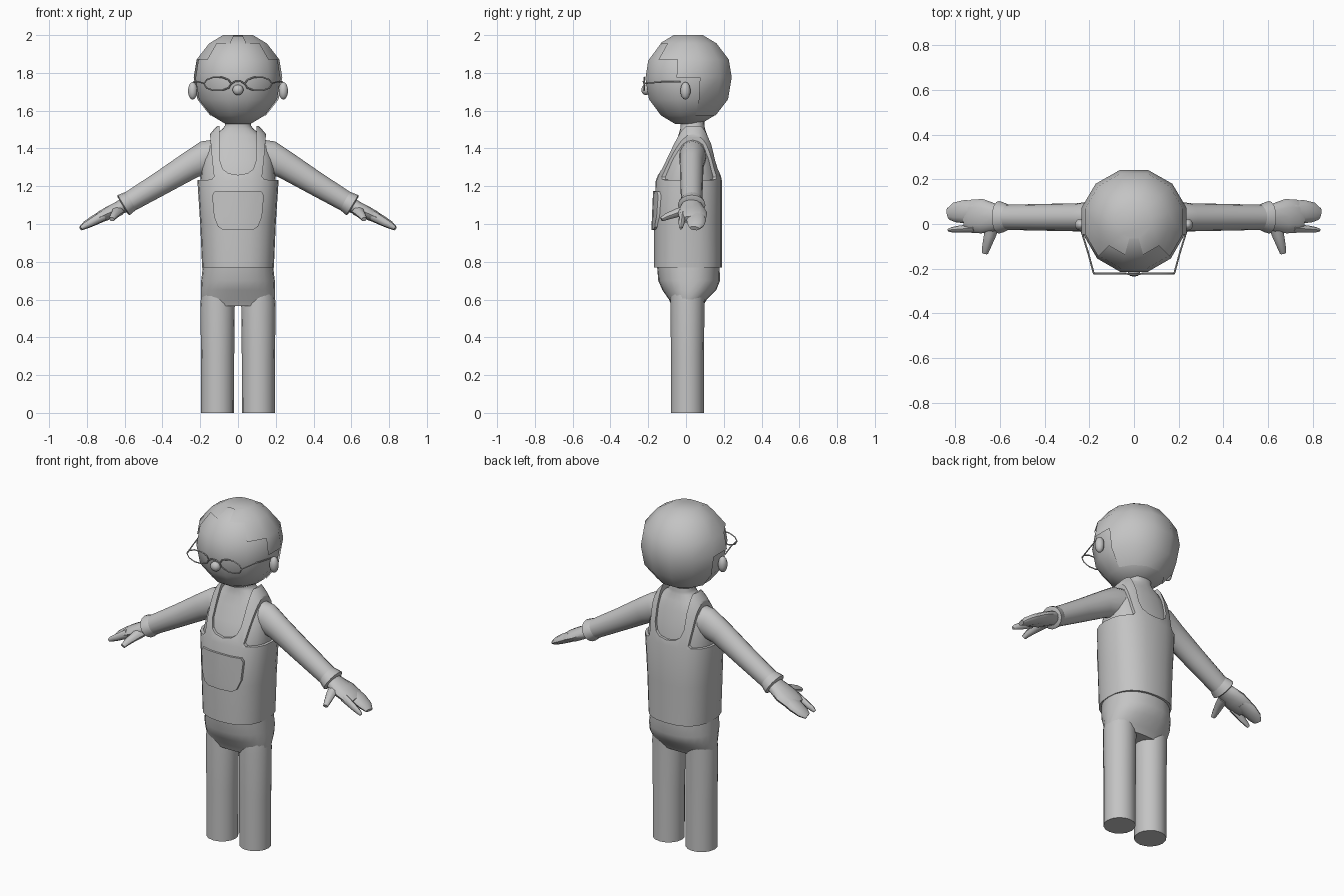
import bpy, bmesh, math
from mathutils import Vector

if "Cube" in bpy.data.objects:
    bpy.data.objects.remove(bpy.data.objects["Cube"])

grey = bpy.data.materials.new("plain grey")
grey.diffuse_color = (0.55, 0.55, 0.55, 1)
grey.use_nodes = True
grey.node_tree.nodes["Principled BSDF"].inputs["Base Color"].default_value = grey.diffuse_color


def finish(name, bm, angle=45):
    bmesh.ops.recalc_face_normals(bm, faces=bm.faces)
    me = bpy.data.meshes.new(name)
    bm.to_mesh(me)
    bm.free()
    me.materials.append(grey)
    ob = bpy.data.objects.new(name, me)
    bpy.context.collection.objects.link(ob)
    smooth(ob, angle)
    return ob


def smooth(ob, angle=45):
    bpy.ops.object.select_all(action='DESELECT')
    ob.select_set(True)
    bpy.context.view_layer.objects.active = ob
    bpy.ops.object.shade_smooth_by_angle(angle=math.radians(angle))


def skin(name, rings, angle=45):
    """Join rings of points into a closed skin."""
    bm = bmesh.new()
    vs = [[bm.verts.new(p) for p in r] for r in rings]
    n = len(vs[0])
    for a, b in zip(vs, vs[1:]):
        for i in range(n):
            j = (i + 1) % n
            bm.faces.new((a[i], a[j], b[j], b[i]))
    bm.faces.new(vs[0][::-1])
    bm.faces.new(vs[-1])
    return finish(name, bm, angle)


def loft(name, rows, segs=24, power=2.4, cx=0, angle=45, turn=0.0):
    """Rows of (z, half width, front y, back y)."""
    rings = []
    for z, rx, yf, yb in rows:
        ring = []
        for i in range(segs):
            t = math.tau * (i + turn) / segs
            c, s = math.cos(t), math.sin(t)
            x = math.copysign(abs(c) ** (2 / power), c) * rx
            y = math.copysign(abs(s) ** (2 / power), s) * (yb - yf) / 2
            ring.append((cx + x, (yf + yb) / 2 + y, z))
        rings.append(ring)
    return skin(name, rings, angle)


def tube(name, rows, side, ref=(0, 1, 0), segs=12):
    """Rows of (x, y, z, radius along ref, radius across); side mirrors x."""
    pts = [Vector(r[:3]) for r in rows]
    rings = []
    for i, r in enumerate(rows):
        d = (pts[min(i + 1, len(pts) - 1)] - pts[max(i - 1, 0)]).normalized()
        u = Vector(ref)
        u = (u - d * u.dot(d)).normalized()
        v = d.cross(u)
        ring = []
        for k in range(segs):
            t = math.tau * k / segs
            p = pts[i] + u * math.cos(t) * r[3] + v * math.sin(t) * r[4]
            ring.append((p.x * side, p.y, p.z))
        rings.append(ring)
    return skin(name, rings)


def trim(ob, half, y0, y1):
    """Keep only what lies inside a mirrored front outline."""
    outline = half + [(-x, z) for x, z in reversed(half) if x > 0]
    cutter = skin("cutter", [[(x, y, z) for x, z in outline] for y in (y0, y1)])
    cutter.hide_render = True
    mod = ob.modifiers.new("trim", 'BOOLEAN')
    mod.operation = 'INTERSECT'
    mod.solver = 'EXACT'
    mod.object = cutter
    bpy.context.view_layer.objects.active = ob
    bpy.ops.object.modifier_apply(modifier="trim")
    bpy.data.objects.remove(cutter)
    smooth(ob, 35)


def wire(name, pts, closed=False):
    cu = bpy.data.curves.new(name, 'CURVE')
    cu.dimensions = '3D'
    cu.bevel_depth = 0.004
    cu.bevel_resolution = 0
    sp = cu.splines.new('POLY')
    sp.points.add(len(pts) - 1)
    for p, q in zip(sp.points, pts):
        p.co = (*q, 1)
    sp.use_cyclic_u = closed
    cu.materials.append(grey)
    bpy.context.collection.objects.link(bpy.data.objects.new(name, cu))


def ball(name, loc, size, segs=10, rings=7):
    bm = bmesh.new()
    bmesh.ops.create_uvsphere(bm, u_segments=segs, v_segments=rings, radius=1)
    for v in bm.verts:
        v.co = Vector(loc) + Vector(a * b for a, b in zip(v.co, size))
    return finish(name, bm, 80)


# Trousers: hips and two legs
loft("hips", [(0.565, 0.185, -0.075, 0.09), (0.60, 0.197, -0.09, 0.11),
              (0.65, 0.197, -0.125, 0.16), (0.70, 0.195, -0.147, 0.18),
              (0.80, 0.183, -0.155, 0.177)], power=2.2)
for s in (-1, 1):
    loft("leg", [(0, 0.087, -0.08, 0.095), (0.3, 0.088, -0.08, 0.095),
                 (0.58, 0.091, -0.082, 0.098), (0.64, 0.085, -0.08, 0.1)],
         segs=16, power=2, cx=s * 0.108)

# Shirt body and neck
loft("shirt", [(1.10, 0.185, -0.145, 0.17), (1.23, 0.20, -0.143, 0.175),
               (1.34, 0.187, -0.10, 0.15), (1.42, 0.162, -0.062, 0.132),
               (1.47, 0.125, -0.04, 0.113), (1.505, 0.08, -0.03, 0.10),
               (1.52, 0.07, -0.03, 0.098), (1.57, 0.068, -0.03, 0.095)])

# Vest with scooped neck and arm holes
vest_rows = [(0.77, 0.190, -0.17, 0.19), (1.00, 0.20, -0.17, 0.19),
             (1.23, 0.215, -0.16, 0.19), (1.34, 0.20, -0.115, 0.165),
             (1.42, 0.177, -0.077, 0.146), (1.48, 0.145, -0.05, 0.125),
             (1.52, 0.11, -0.03, 0.11)]
vest = loft("vest", vest_rows)
trim(vest, [(0, 1.26), (0.05, 1.268), (0.08, 1.29), (0.095, 1.335), (0.10, 1.56),
            (0.147, 1.56), (0.147, 1.46), (0.137, 1.34), (0.127, 1.25),
            (0.14, 1.235), (0.25, 1.23), (0.25, 0.7), (0, 0.7)], -0.4, 0.4)

# Front pocket, following the curve of the vest
pocket = loft("pocket", [(z, rx + 0.012, yf - 0.012, yb)
                         for z, rx, yf, yb in vest_rows[:4]])
trim(pocket, [(0, 0.968), (0.08, 0.97), (0.105, 0.985), (0.127, 1.04),
              (0.137, 1.15), (0.125, 1.172), (0, 1.175)], -0.4, -0.1)

# Arms, cuffs and hands
for s in (-1, 1):
    tube("sleeve", [(0.10, 0.035, 1.36, 0.075, 0.09), (0.17, 0.035, 1.353, 0.07, 0.088),
                    (0.25, 0.03, 1.313, 0.063, 0.074), (0.40, 0.03, 1.221, 0.06, 0.064),
                    (0.59, 0.03, 1.108, 0.056, 0.054)], s, segs=16)
    tube("cuff", [(0.565, 0.03, 1.123, 0.056, 0.054), (0.585, 0.03, 1.112, 0.067, 0.058),
                  (0.605, 0.03, 1.100, 0.073, 0.062), (0.61, 0.03, 1.097, 0.062, 0.052)],
         s, segs=16)
    tube("palm", [(0.58, 0.03, 1.11, 0.045, 0.042), (0.63, 0.03, 1.085, 0.064, 0.036),
                  (0.68, 0.035, 1.06, 0.077, 0.035), (0.73, 0.035, 1.037, 0.074, 0.03),
                  (0.755, 0.035, 1.023, 0.062, 0.022)], s)
    tube("fingers", [(0.71, 0.055, 1.045, 0.05, 0.03), (0.76, 0.055, 1.02, 0.052, 0.027),
                     (0.805, 0.052, 0.995, 0.044, 0.021), (0.832, 0.045, 0.977, 0.026, 0.012)], s)
    tube("index_finger", [(0.71, -0.018, 1.045, 0.02, 0.026), (0.78, -0.023, 1.007, 0.016, 0.02),
                          (0.815, -0.026, 0.988, 0.012, 0.015),
                          (0.83, -0.027, 0.978, 0.007, 0.009)], s, segs=8)
    tube("thumb", [(0.635, 0.0, 1.07, 0.035, 0.028), (0.645, -0.05, 1.058, 0.027, 0.023),
                   (0.66, -0.10, 1.04, 0.02, 0.018), (0.667, -0.13, 1.025, 0.014, 0.012)],
         s, ref=(1, 0, 0), segs=8)

# Head, with a hair shell over the top, sides and back
head_rows = [(1.53, 0.07), (1.575, 0.15), (1.66, 0.218), (1.77, 0.238),
             (1.865, 0.222), (1.95, 0.155), (1.994, 0.08)]
loft("head", [(z, r * 0.98, 0.008 - r * 0.97, 0.012 + r * 0.97) for z, r in head_rows],
     segs=12, power=2, angle=80, turn=0.5)
hair = loft("hair", [(z + 0.006 * (z > 1.7), r * 1.02, 0.012 - r, 0.012 + r)
                     for z, r in head_rows], segs=12, power=2, angle=80, turn=0.5)
bm = bmesh.new()
bm.from_mesh(hair.data)
bare = [f for f in bm.faces if f.calc_center_median().y < -0.09
        or f.calc_center_median().z < 1.6
        or (f.calc_center_median().z < 1.75 and f.calc_center_median().y < 0.04)]
bmesh.ops.delete(bm, geom=bare, context='FACES')
bm.to_mesh(hair.data)
bm.free()

# Nose and ears
ball("nose", (0, -0.212, 1.71), (0.03, 0.025, 0.028))
for s in (-1, 1):
    ball("ear", (s * 0.24, -0.003, 1.705), (0.026, 0.027, 0.047))

# Glasses
for s in (-1, 1):
    wire("lens_rim", [(s * 0.108 + 0.072 * math.cos(math.tau * k / 10), -0.222,
                       1.742 + 0.037 * math.sin(math.tau * k / 10)) for k in range(10)], True)
    wire("temple", [(s * 0.18, -0.222, 1.745), (s * 0.205, -0.13, 1.752),
                    (s * 0.236, -0.03, 1.752)])
wire("bridge", [(-0.036, -0.222, 1.742), (-0.015, -0.226, 1.755),
                (0.015, -0.226, 1.755), (0.036, -0.222, 1.742)])
